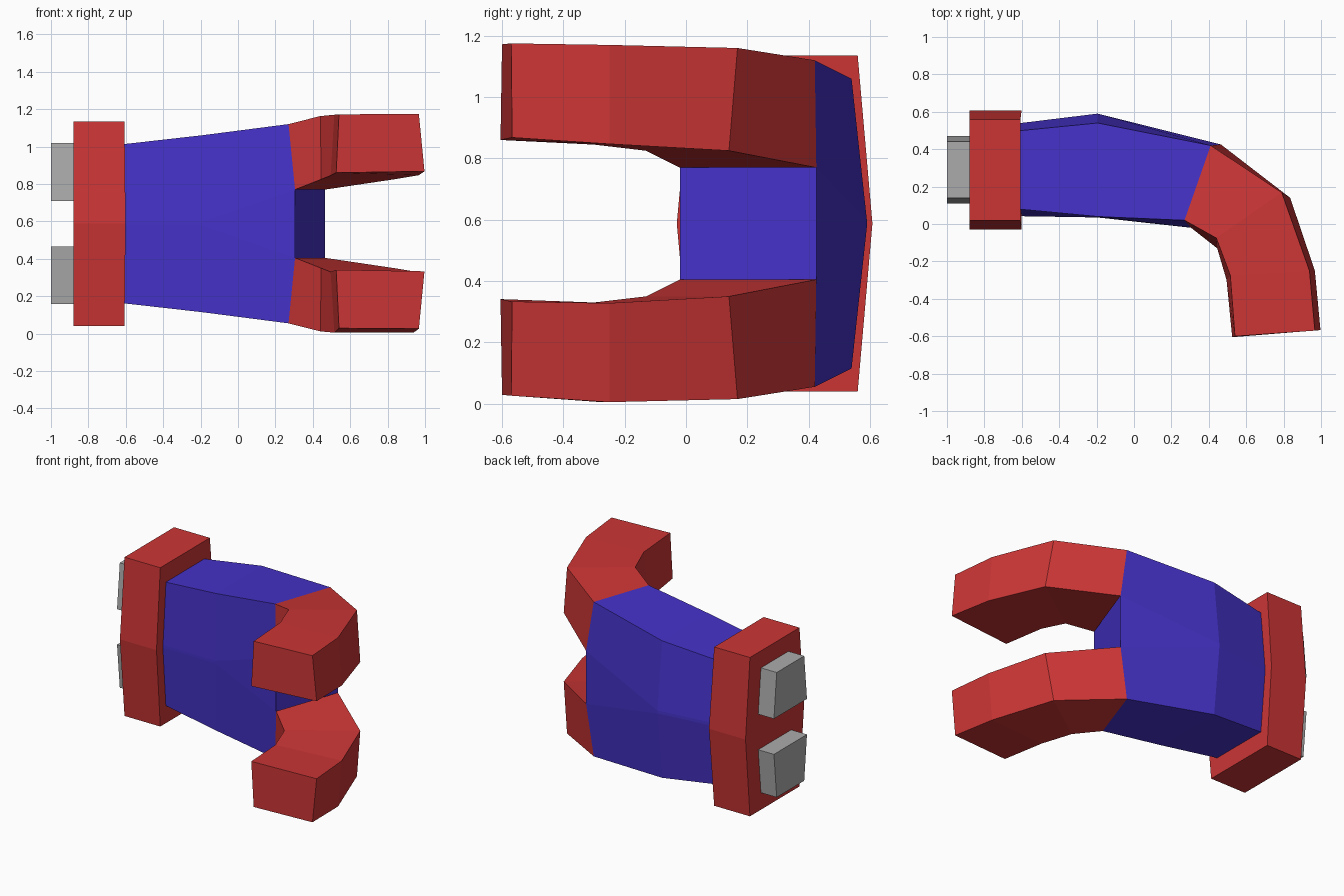
import bpy, bmesh

if "Cube" in bpy.data.objects:
    bpy.data.objects.remove(bpy.data.objects["Cube"])

ZC = 0.5875  # height of the mirror plane


def material(name, rgb):
    m = bpy.data.materials.new(name)
    m.diffuse_color = (*rgb, 1)
    m.use_nodes = True
    m.node_tree.nodes["Principled BSDF"].inputs["Base Color"].default_value = m.diffuse_color
    return m


RED = material("red", (0.60, 0.036, 0.036))
BLUE = material("blue", (0.060, 0.032, 0.58))
GREY = material("grey", (0.41, 0.41, 0.41))


def loft(name, rings, mat):
    """Skin a row of matching cross-sections and cap both ends."""
    bm = bmesh.new()
    loops = [[bm.verts.new(p) for p in r] for r in rings]
    n = len(loops[0])
    for a, b in zip(loops, loops[1:]):
        for i in range(n):
            j = (i + 1) % n
            bm.faces.new((a[i], a[j], b[j], b[i]))
    bm.faces.new(loops[0])
    bm.faces.new(loops[-1])
    bmesh.ops.recalc_face_normals(bm, faces=bm.faces[:])
    me = bpy.data.meshes.new(name)
    bm.to_mesh(me)
    bm.free()
    me.materials.append(mat)
    ob = bpy.data.objects.new(name, me)
    bpy.context.collection.objects.link(ob)
    return ob


def flip(rings):
    return [[(x, y, 2 * ZC - z) for x, y, z in r] for r in rings]


# wrist plate: six-sided, widest at mid height
def plate_ring(x, bow):
    return [(x, 0.02, 0.04), (x, 0.56, 0.04), (x + bow, 0.608, ZC),
            (x, 0.56, 1.135), (x, 0.02, 1.135), (x + bow, -0.03, ZC)]


loft("wrist_plate", [plate_ring(-0.88, 0), plate_ring(-0.607, 0.006)], RED)

# two connector pegs, tapering away from the middle
peg = [[(x, 0.11, 0.71), (x, 0.47, 0.71), (x, 0.44, 1.018), (x, 0.14, 1.018)]
       for x in (-1.0, -0.87)]
loft("upper_peg", peg, GREY)
loft("lower_peg", flip(peg), GREY)


# palm: each section lists its top and middle front/back corners
def palm_ring(top_f, top_b, mid_f, mid_b, z_top, z_mid):
    levels = [(top_f, top_b, z_top), (mid_f, mid_b, z_mid)]
    front = [(*f, z) for f, b, z in levels]
    back = [(*b, z) for f, b, z in levels]
    return front + flip([front[::-1]])[0] + flip([back])[0] + back[::-1]


def body_ring(x, tf, tb, mf, mb, z_top):
    # six-sided section, with a point a third of the way to the top
    f = [(x, tf, z_top), (x, mf, ZC + 0.01)]
    b = [(x, tb, z_top), (x, mb, ZC + 0.01)]
    return f + flip([f[::-1]])[0] + flip([b])[0] + b[::-1]


loft("palm", [body_ring(-0.62, 0.08, 0.498, 0.042, 0.538, 1.012),
              body_ring(-0.195, 0.04, 0.54, 0.035, 0.59, 1.06),
              palm_ring((0.27, 0.02), (0.41, 0.42),
                        (0.305, -0.02), (0.465, 0.425), 1.12, 0.77)], BLUE)

# claw sections: inner top, outer top, outer bottom, inner bottom
claw = [
    [(0.27, 0.02, 1.12), (0.41, 0.42, 1.12), (0.465, 0.425, 0.77), (0.305, -0.02, 0.77)],
    [(0.44, -0.075, 1.163), (0.79, 0.168, 1.16), (0.835, 0.14, 0.825), (0.445, -0.13, 0.825)],
    [(0.515, -0.275, 1.17), (0.938, -0.25, 1.17), (0.967, -0.25, 0.847), (0.495, -0.30, 0.845)],
    [(0.54, -0.60, 1.172), (0.967, -0.57, 1.175), (0.997, -0.567, 0.868), (0.525, -0.605, 0.86)],
]
loft("upper_claw", claw, RED)

# lower claw: mirrored, with its tip raised slightly
low = flip(claw)
low[-1] = [(x, y, z + 0.026) for x, y, z in low[-1]]
loft("lower_claw", low, RED)
